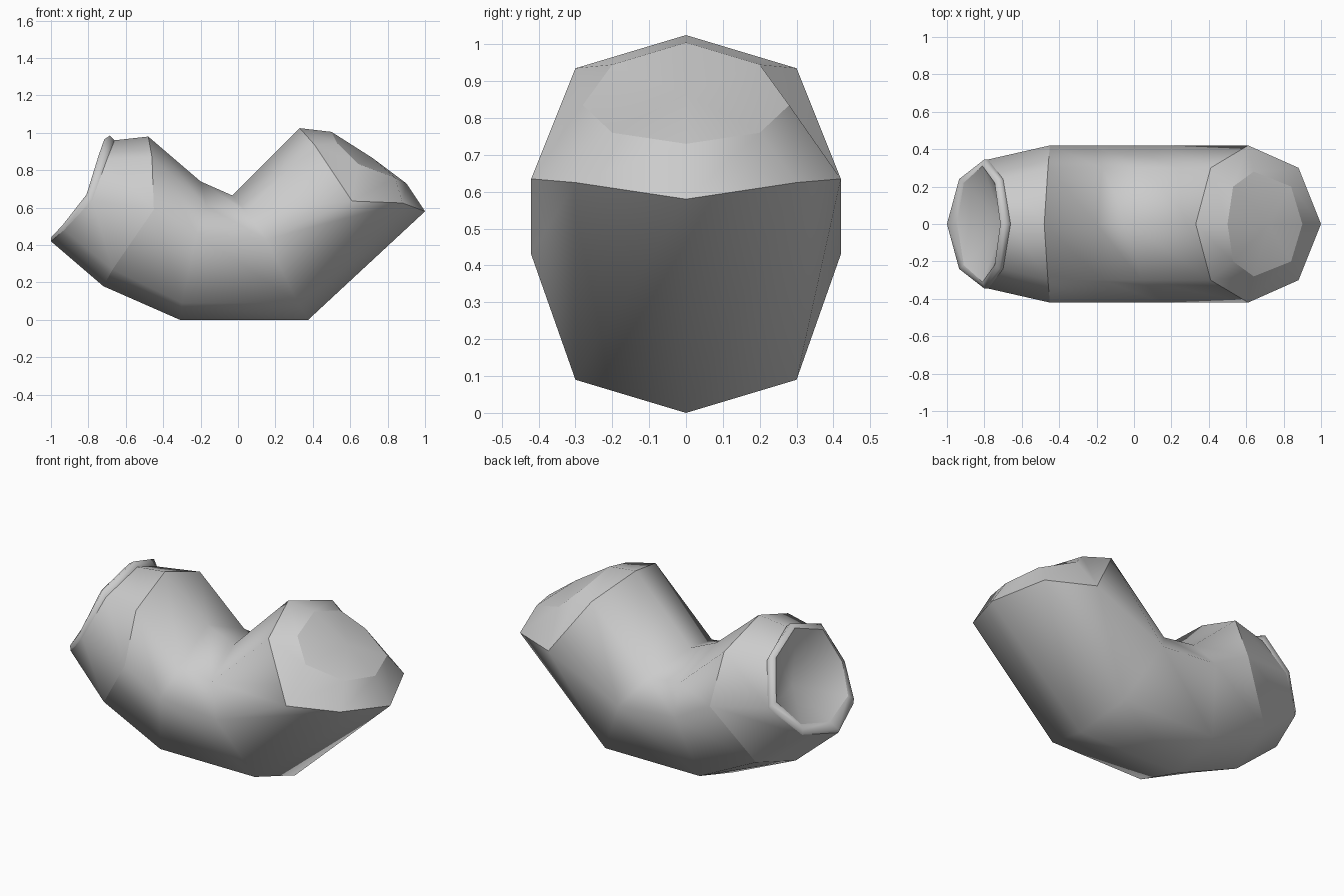
import bpy

cube = bpy.data.objects.get("Cube")
if cube:
    bpy.data.objects.remove(cube, do_unlink=True)

grey = bpy.data.materials.new("plain grey")
grey.use_nodes = True
GREY = (0.6, 0.6, 0.6, 1)
grey.diffuse_color = GREY
grey.node_tree.nodes["Principled BSDF"].inputs["Base Color"].default_value = GREY

FULL = (0, 0.3, 0.42, 0.3, 0)


def ring(profile, widths=FULL):
    """Eight-sided ring: five (x, z) points down the +y side, mirrored to -y."""
    half = [(x, w, z) for (x, z), w in zip(profile, widths)]
    return half + [(x, -y, z) for x, y, z in half[3:0:-1]]


def loft(name, rings):
    """Skin rings running from the +x end to the -x end; one point closes an end."""
    verts = [v for r in rings for v in r]
    faces, start = [], 0
    for a, b in zip(rings, rings[1:]):
        nxt = start + len(a)
        for k in range(8):
            j = (k + 1) % 8
            if len(a) == 1:
                faces.append((start, nxt + j, nxt + k))
            elif len(b) == 1:
                faces.append((start + k, start + j, nxt))
            else:
                faces.append((start + k, start + j, nxt + j, nxt + k))
        start = nxt
    mesh = bpy.data.meshes.new(name)
    mesh.from_pydata(verts, [], faces)
    mesh.materials.append(grey)
    for p in mesh.polygons:
        p.use_smooth = True
    obj = bpy.data.objects.new(name, mesh)
    bpy.context.collection.objects.link(obj)
    return obj


# Cross-sections along the bent tube
cap_edge = ring([(0.50, 1.005), (0.53, 0.945), (0.64, 0.835), (0.84, 0.76), (0.90, 0.73)],
                (0, 0.2, 0.28, 0.2, 0))
upper_rim = ring([(0.33, 1.025), (0.41, 0.935), (0.61, 0.635), (0.88, 0.625), (1.0, 0.58)])
bend_a = ring([(-0.03, 0.665), (0.04, 0.58), (0.15, 0.43), (0.32, 0.09), (0.375, 0)])
bend_b = ring([(-0.20, 0.74), (-0.17, 0.61), (-0.22, 0.46), (-0.30, 0.09), (-0.31, 0)])
seam = ring([(-0.48, 0.98), (-0.46, 0.87), (-0.45, 0.59), (-0.67, 0.27), (-0.72, 0.18)])
CUFF = (0, 0.24, 0.345, 0.24, 0)
cuff_end = ring([(-0.66, 0.96), (-0.70, 0.86), (-0.78, 0.64), (-0.93, 0.48), (-1.0, 0.42)], CUFF)
lip_outer = ring([(-0.685, 0.985), (-0.72, 0.90), (-0.80, 0.66), (-0.935, 0.51), (-1.0, 0.44)],
                 CUFF)
lip_inner = ring([(-0.715, 0.965), (-0.745, 0.88), (-0.81, 0.67), (-0.91, 0.53), (-0.945, 0.47)],
                 (0, 0.22, 0.31, 0.22, 0))

# Raised cap and its collar on the +x end
loft("end_cap", [[(0.72, 0, 0.865)], cap_edge])
loft("end_collar", [cap_edge, upper_rim])

# Main bent sleeve
loft("bent_sleeve", [upper_rim, bend_a, bend_b, seam])

# Tapered cuff with lip and hollow opening on the -x end
loft("cuff", [seam, cuff_end])
loft("cuff_lip", [cuff_end, lip_outer, lip_inner])
loft("cuff_hollow", [lip_inner, [(-0.70, 0, 0.62)]])
